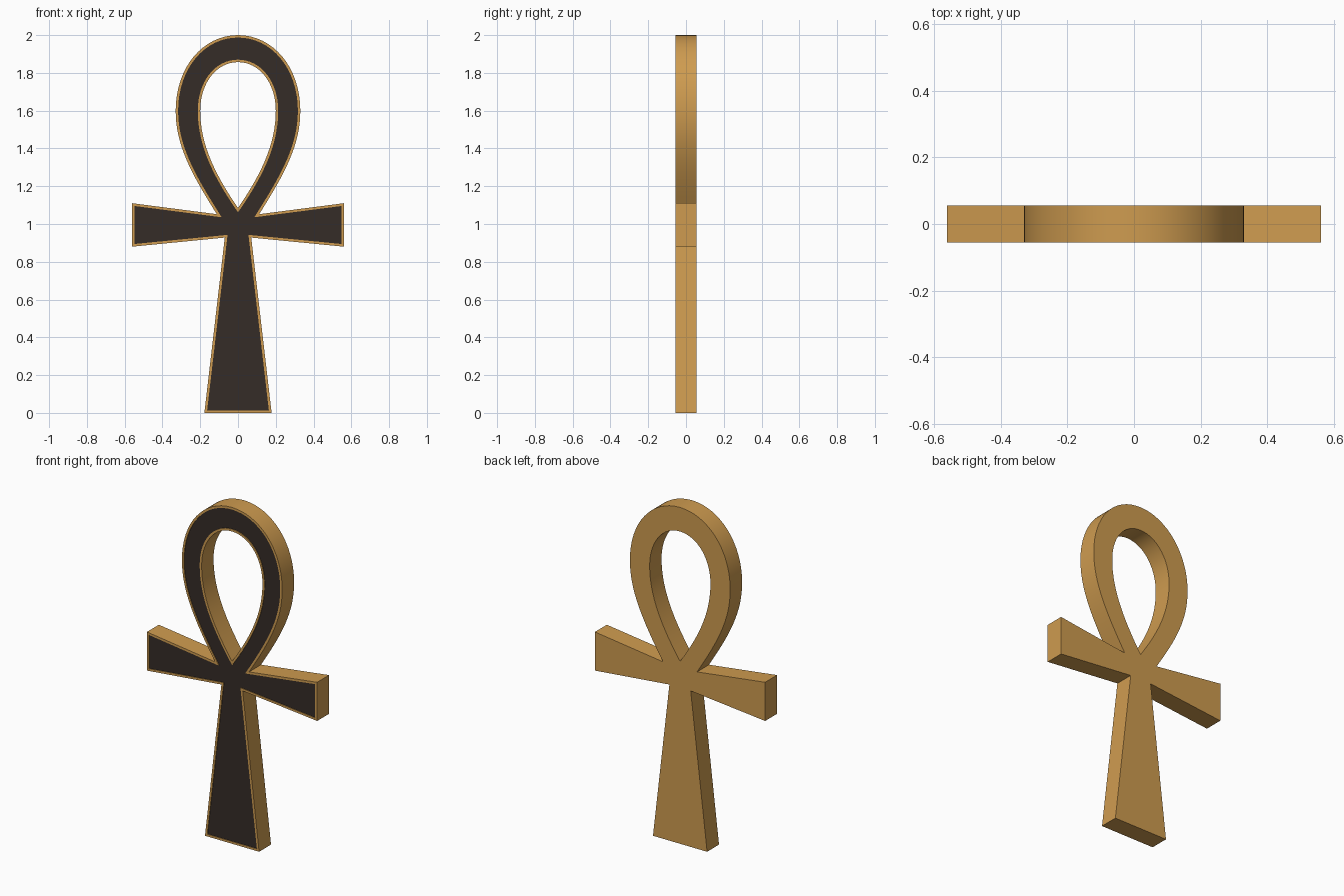
import bpy, bmesh, math
from mathutils import Vector
from mathutils.geometry import interpolate_bezier

if "Cube" in bpy.data.objects:
    bpy.data.objects.remove(bpy.data.objects["Cube"])

HALF = 0.056    # half thickness
RIM = 0.013     # width of the gold border
SINK = 0.004    # depth of the dark inlay


def arc(*pts, n=17):
    return [p.xy for p in interpolate_bezier(*[Vector((x, z, 0)) for x, z in pts], n)]


def mirrored(half):
    # close a right-hand half outline across x = 0
    return half + [Vector((-p.x, p.y)) for p in reversed(half) if p.x > 1e-5]


def material(name, color):
    m = bpy.data.materials.new(name)
    m.diffuse_color = color
    m.use_nodes = True
    m.node_tree.nodes["Principled BSDF"].inputs["Base Color"].default_value = m.diffuse_color
    return m


gold = material("gold", (0.62, 0.33, 0.08, 1))
dark = material("dark_inlay", (0.035, 0.025, 0.02, 1))

# Right half of the outside: foot, arm, then the loop
outer_half = [Vector(p) for p in ((0.178, 0), (0.07, 0.928), (0.56, 0.88), (0.56, 1.11))]
outer_half += arc((0.112, 1.052), (0.25, 1.27), (0.33, 1.42), (0.33, 1.6))
outer_half += arc((0.33, 1.6), (0.33, 1.83), (0.185, 2.0), (0, 2.0))[1:]
# Right half of the teardrop opening
hole_half = arc((0, 1.085), (0.12, 1.26), (0.2, 1.42), (0.2, 1.6))
hole_half += arc((0.2, 1.6), (0.2, 1.745), (0.115, 1.857), (0, 1.857))[1:]
outlines = [mirrored(outer_half), mirrored(hole_half)]


def offset(loop, d):
    # mitred offset, positive d moves to the left of the direction of travel
    out = []
    for i, p in enumerate(loop):
        a = (p - loop[i - 1]).normalized()
        b = (loop[(i + 1) % len(loop)] - p).normalized()
        na, nb = Vector((-a.y, a.x)), Vector((-b.y, b.x))
        out.append(p + (na + nb) * (d / (1 + na.dot(nb))))
    return out


insets = [offset(outlines[0], RIM), offset(outlines[1], -RIM)]


def ring(bm, loop, y):
    return [bm.verts.new((p.x, y, p.y)) for p in loop]


def bridge(bm, a, b):
    for i in range(len(a)):
        bm.faces.new((a[i - 1], a[i], b[i], b[i - 1]))


def fill(bm, rings):
    edges = []
    for r in rings:
        for i in range(len(r)):
            edges.append(bm.edges.get((r[i - 1], r[i])) or bm.edges.new((r[i - 1], r[i])))
    bmesh.ops.triangle_fill(bm, use_beauty=True, edges=edges, normal=(0, -1, 0))


def finish(bm, name, mat):
    me = bpy.data.meshes.new(name)
    bm.to_mesh(me)
    bm.free()
    me.materials.append(mat)
    ob = bpy.data.objects.new(name, me)
    bpy.context.collection.objects.link(ob)
    bpy.ops.object.select_all(action='DESELECT')
    ob.select_set(True)
    bpy.context.view_layer.objects.active = ob
    bpy.ops.object.shade_smooth_by_angle(angle=math.radians(25))


# Gold body: back, side walls, front border and the step down to the inlay
bm = bmesh.new()
backs = []
for loop, inner in zip(outlines, insets):
    rings = [ring(bm, loop, HALF), ring(bm, loop, -HALF),
             ring(bm, inner, -HALF), ring(bm, inner, -HALF + SINK)]
    for a, b in zip(rings, rings[1:]):
        bridge(bm, a, b)
    backs.append(rings[0])
fill(bm, backs)
bmesh.ops.recalc_face_normals(bm, faces=bm.faces)
# an open shell: make sure the back faces outwards
back = [f for f in bm.faces if all(v.co.y > HALF - 1e-5 for v in f.verts)]
if back[0].normal.y < 0:
    bmesh.ops.reverse_faces(bm, faces=bm.faces)
finish(bm, "cross_body", gold)

# Dark inlay panel on the front
bm = bmesh.new()
fill(bm, [ring(bm, loop, -HALF + SINK) for loop in insets])
for f in bm.faces:
    f.normal_update()
    if f.normal.y > 0:
        f.normal_flip()
finish(bm, "front_inlay", dark)
